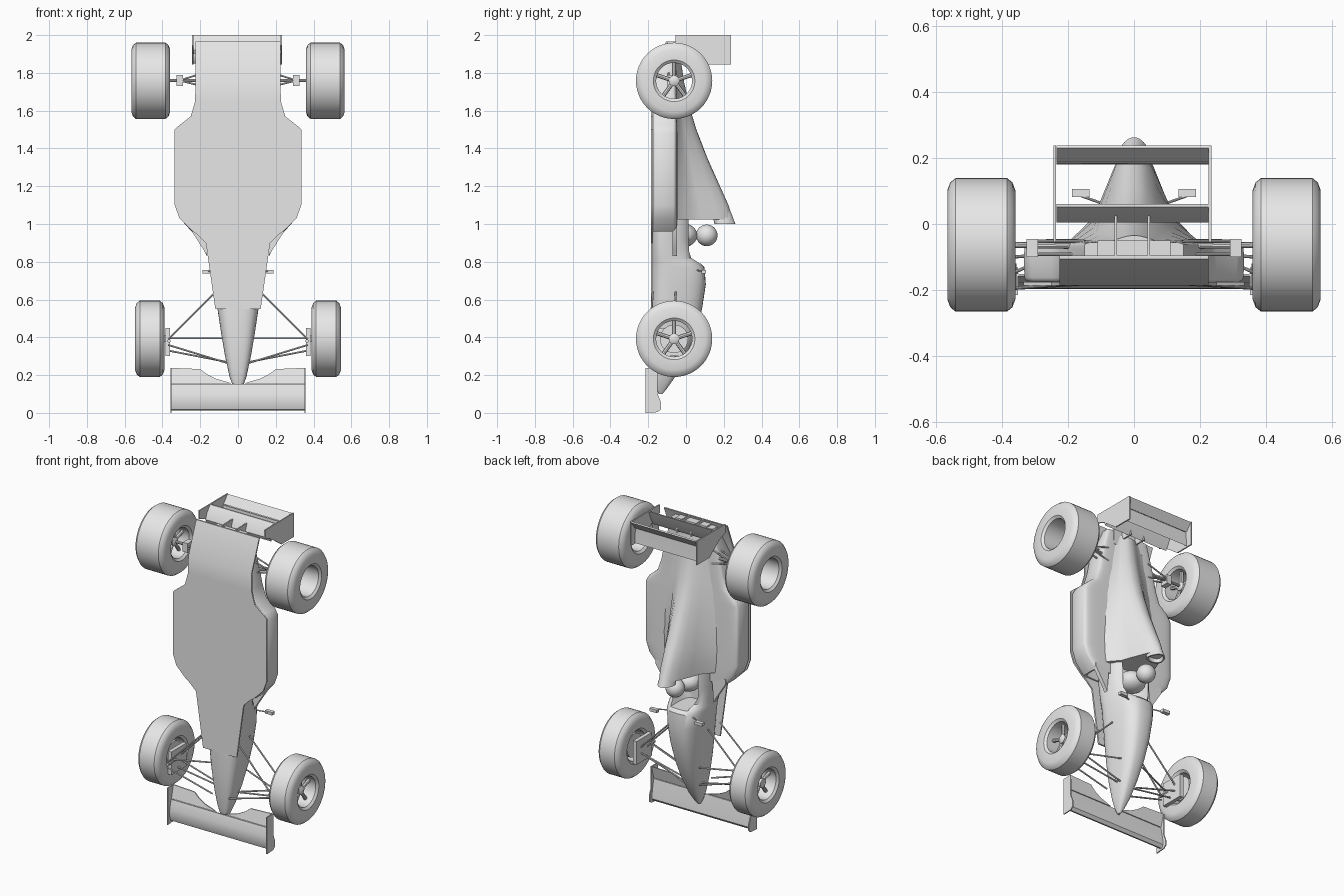
import bpy, bmesh
from math import cos, sin, pi, copysign
from mathutils import Vector

old = bpy.data.objects.get("Cube")
if old:
    bpy.data.objects.remove(old, do_unlink=True)

grey = bpy.data.materials.new("light_grey")
grey.use_nodes = True
grey.diffuse_color = (0.8, 0.8, 0.8, 1)
grey.node_tree.nodes["Principled BSDF"].inputs["Base Color"].default_value = (0.8, 0.8, 0.8, 1)
parts = []


def loft(name, rings, closed=False):
    """Skin a row of rings; either cap the ends or join last to first."""
    bm = bmesh.new()
    rows = [[bm.verts.new(p) for p in ring] for ring in rings]
    n = len(rows[0])
    pairs = list(zip(rows, rows[1:]))
    if closed:
        pairs.append((rows[-1], rows[0]))
    else:
        bm.faces.new(rows[0])
        bm.faces.new(rows[-1])
    for a, b in pairs:
        for i in range(n):
            j = (i + 1) % n
            bm.faces.new((a[i], a[j], b[j], b[i]))
    bmesh.ops.recalc_face_normals(bm, faces=bm.faces)
    mesh = bpy.data.meshes.new(name)
    bm.to_mesh(mesh)
    bm.free()
    obj = bpy.data.objects.new(name, mesh)
    bpy.context.collection.objects.link(obj)
    mesh.materials.append(grey)
    parts.append(obj)
    return obj


def oval(z, hw, y0, y1, power=3.0, taper=0.0, n=32):
    """Rounded-box ring at height z, narrowing towards +y by taper."""
    ring = []
    for i in range(n):
        c, s = cos(2 * pi * i / n), sin(2 * pi * i / n)
        u = copysign(abs(c) ** (2 / power), c)
        v = copysign(abs(s) ** (2 / power), s)
        ring.append((hw * u * (1 - taper * (v + 1) / 2), (y0 + y1) / 2 + (y1 - y0) / 2 * v, z))
    return ring


def prism_x(name, profile, x0, x1):
    return loft(name, [[(x, y, z) for y, z in profile] for x in (x0, x1)])


def prism_y(name, outline, y0, y1, side=1, slope=0.0):
    base = outline[0][1]
    return loft(name, [[(side * x, y + slope * (z - base), z) for x, z in outline] for y in (y0, y1)])


def box(name, x, y, z):
    return prism_x(name, [(y[0], z[0]), (y[1], z[0]), (y[1], z[1]), (y[0], z[1])], *x)


def rod(name, a, b, r=0.005, n=10):
    a, b = Vector(a), Vector(b)
    turn = (b - a).to_track_quat('Z', 'Y')
    circle = [turn @ Vector((r * cos(2 * pi * i / n), r * sin(2 * pi * i / n), 0)) for i in range(n)]
    return loft(name, [[p + c for c in circle] for p in (a, b)])


def lathe_x(name, profile, centre, closed=True, n=48):
    cx, cy, cz = centre
    return loft(name, [[(cx + x, cy + r * cos(2 * pi * i / n), cz + r * sin(2 * pi * i / n))
                        for i in range(n)] for x, r in profile], closed)


def ball(name, centre, r):
    bpy.ops.mesh.primitive_uv_sphere_add(segments=32, ring_count=16, radius=r, location=centre)
    obj = bpy.context.object
    obj.name = name
    obj.data.materials.append(grey)
    parts.append(obj)
    return obj


# Nose and cockpit tub
tub_rows = [(0.10, 0.008, -0.145, -0.125), (0.13, 0.026, -0.155, -0.10), (0.19, 0.05, -0.165, -0.058),
            (0.30, 0.077, -0.178, 0.0), (0.42, 0.1, -0.185, 0.05), (0.55, 0.122, -0.185, 0.085),
            (0.68, 0.138, -0.185, 0.105), (0.77, 0.15, -0.185, 0.098), (0.80, 0.153, -0.185, 0.07),
            (0.82, 0.156, -0.185, 0.04), (0.92, 0.172, -0.185, 0.035), (1.1, 0.18, -0.185, 0.035)]
tub = loft("nose_and_tub", [oval(*row, power=3, taper=0.3) for row in tub_rows])
cutter = loft("cockpit_cutter", [oval(z, hw, -0.1, 0.25, 4) for z, hw in ((0.79, 0.06), (0.86, 0.095), (1.03, 0.1))])
cutter.hide_render = True
cut = tub.modifiers.new("cockpit", 'BOOLEAN')
cut.operation, cut.object, cut.solver = 'DIFFERENCE', cutter, 'EXACT'
bpy.context.view_layer.objects.active = tub
bpy.ops.object.modifier_apply(modifier="cockpit")
parts.remove(cutter)
bpy.data.objects.remove(cutter, do_unlink=True)

# Driver and seat back
ball("helmet", (0, 0.11, 0.94), 0.057)
torso = ball("driver_torso", (0, -0.02, 0.94), 0.08)
torso.scale = (1.05, 1.0, 0.8)

# Floor with upswept diffuser
floor_rows = [(0.55, 0.12, 0), (0.9, 0.17, 0), (0.94, 0.21, 0), (0.97, 0.25, 0), (1.03, 0.31, 0),
              (1.1, 0.335, 0), (1.5, 0.335, 0), (1.515, 0.32, 0), (1.57, 0.25, 0), (1.65, 0.227, 0),
              (1.76, 0.225, 0), (1.965, 0.225, 0.08)]
loft("floor", [[(-w, -0.186 + up, z), (w, -0.186 + up, z), (w, -0.176 + up, z), (-w, -0.176 + up, z)]
               for z, w, up in floor_rows])

# Sidepods with hollow intakes, flowing into the tail
pod_rows = [(1.1, 0.29, -0.17, -0.07), (0.965, 0.23, -0.17, -0.06), (0.96, 0.245, -0.183, -0.047),
            (1.03, 0.308, -0.183, -0.045), (1.1, 0.333, -0.183, -0.045), (1.48, 0.333, -0.183, -0.045),
            (1.52, 0.31, -0.183, -0.046), (1.57, 0.25, -0.183, -0.047), (1.65, 0.222, -0.183, -0.048),
            (1.76, 0.2, -0.183, -0.05), (1.94, 0.15, -0.113, -0.055)]
loft("sidepods", [oval(*row, power=9) for row in pod_rows])

# Engine cover: bell-shaped section shrinking to the rear
bell = [(1, 0), (0.62, 0.27), (0.52, 0.45), (0.33, 0.74), (0.2, 0.92), (0.1, 0.98)]
bell = bell + [(0, 1)] + [(-u, v) for u, v in reversed(bell)]
cover_rows = [(1.025, 0.185, 0.248), (1.1, 0.195, 0.225), (1.2, 0.2, 0.18), (1.35, 0.195, 0.113),
              (1.5, 0.185, 0.055), (1.6, 0.17, 0.025), (1.75, 0.14, -0.01), (1.92, 0.1, -0.035)]
loft("engine_cover", [[(w * u, -0.055 + (top + 0.055) * v, z) for u, v in bell] for z, w, top in cover_rows])
loft("airbox", [oval(1.12, 0.045, 0.13, 0.215, 2.2, 0.4), oval(1.0, 0.063, 0.15, 0.262, 2.2, 0.4),
                oval(1.0, 0.052, 0.16, 0.252, 2.2, 0.4), oval(1.05, 0.045, 0.165, 0.23, 2.2, 0.4)])

# Gearbox and rear wing pillars
box("gearbox", (-0.11, 0.11), (-0.1, -0.05), (1.85, 1.95))
for x in (-0.055, 0.045):
    box("wing_pillar", (x - 0.004, x + 0.004), (-0.1, 0.03), (1.9, 1.965))

# Rear wing
prism_x("rear_wing_main", [(0.2, 1.85), (0.186, 1.865), (0.18, 1.9), (0.185, 1.945), (0.194, 1.945),
                           (0.196, 1.9)], -0.235, 0.23)
prism_x("rear_wing_flap", [(0.188, 1.95), (0.198, 1.945), (0.238, 1.995), (0.23, 2.0)], -0.235, 0.23)
prism_x("rear_beam_wing", [(0.012, 1.9), (0.004, 1.92), (0.02, 1.96), (0.052, 2.0), (0.06, 2.0),
                           (0.03, 1.93)], -0.235, 0.23)
plate = [(-0.055, 2.0), (0.237, 2.0), (0.237, 1.845), (0.11, 1.845), (0.0, 1.925), (-0.055, 1.945)]
for x in (-0.24, 0.23):
    prism_x("rear_wing_endplate", plate, x - 0.004, x + 0.004)

# Front wing
prism_x("front_wing_main", [(-0.168, 0.012), (-0.152, 0.03), (-0.157, 0.07), (-0.172, 0.152), (-0.18, 0.152),
                            (-0.195, 0.1), (-0.197, 0.05), (-0.185, 0.018)], -0.353, 0.353)
flap = [(0.353, 0.156), (0.353, 0.238), (0.2, 0.232), (0.165, 0.205), (0.115, 0.18), (0.06, 0.165), (0.035, 0.156)]
tip = [(-0.215, 0.0), (-0.15, 0.004), (-0.132, 0.02), (-0.132, 0.055), (-0.15, 0.1), (-0.15, 0.238), (-0.215, 0.238)]


def wheel(label, side, x, z, half, spoke_x):
    """Tyre with rounded shoulders, open rim, hub and five spokes."""
    y, r, rim = -0.063, 0.202, 0.095
    w = half
    flank = [(w - 0.012, rim), (w, rim + 0.015), (w, 0.165), (w - 0.009, 0.189), (w - 0.025, r)]
    tyre = flank + [(-a, b) for a, b in reversed(flank)]
    lathe_x(label + "_tyre", tyre, (side * x, y, z))
    sx = side * (x + spoke_x)
    lathe_x(label + "_hub", [(-0.02, 0.028), (0.012, 0.028), (0.02, 0.015)], (sx, y, z), False, 24)
    for k in range(5):
        a = 2 * pi * k / 5 + pi / 2
        rod(label + "_spoke", (sx, y, z), (sx, y + 0.097 * cos(a), z + 0.097 * sin(a)), 0.011, 8)


for side, word in ((1, "left"), (-1, "right")):
    # Wheels
    wheel(word + "_rear", side, 0.462, 1.758, 0.103, -0.045)
    wheel(word + "_front", side, 0.467, 0.392, 0.078, 0.02)
    lathe_x(word + "_brake_disc", [(-0.008, 0.075), (0.008, 0.075)], (side * 0.42, -0.063, 0.392), False)

    # Front wing flap and endplate
    prism_y(word + "_front_flap", flap, -0.178, -0.171, side, 0.25)
    prism_x(word + "_front_endplate", tip, side * 0.351, side * 0.358)

    # Spike ahead of the sidepod shoulder
    prism_y(word + "_shoulder_spike", [(0.15, 1.0), (0.165, 0.83), (0.18, 0.86), (0.25, 0.97), (0.25, 1.0)],
            -0.072, -0.047, side)

    # Front suspension: two wishbones, push rod and steering link
    box(word + "_front_upright", (side * 0.36, side * 0.385), (-0.165, -0.01), (0.3, 0.45))
    box(word + "_front_stub", (side * 0.37, side * 0.48), (-0.08, -0.046), (0.375, 0.41))
    for out_y, in_y in ((-0.195, -0.175), (-0.06, -0.055)):
        hub = (side * 0.37, out_y, 0.39)
        rod(word + "_wishbone_rear_leg", hub, (side * 0.12, in_y, 0.64))
        rod(word + "_wishbone_front_leg", (side * 0.37, out_y, 0.36), (side * 0.06, in_y, 0.265))
    rod(word + "_lower_pin", (side * 0.365, -0.2, 0.38), (side * 0.365, -0.12, 0.38), 0.009)
    rod(word + "_push_rod", (side * 0.37, -0.15, 0.395), (side * 0.08, -0.02, 0.395))
    rod(word + "_steering_link", (side * 0.37, -0.1, 0.33), (side * 0.06, -0.08, 0.27))

    # Rear suspension
    box(word + "_rear_upright", (side * 0.29, side * 0.325), (-0.1, -0.045), (1.73, 1.79))
    rod(word + "_axle", (side * 0.13, -0.067, 1.76), (side * 0.43, -0.063, 1.76), 0.009)
    for z in (1.72, 1.81):
        for y in (-0.052, -0.092):
            rod(word + "_rear_arm", (side * 0.31, y, 1.76), (side * 0.15, y, z))

    # Mirrors on thin stalks
    box(word + "_mirror", (side * 0.135, side * 0.188), (0.081, 0.106), (0.738, 0.757))
    rod(word + "_mirror_stalk", (side * 0.09, 0.06, 0.755), (side * 0.16, 0.085, 0.75), 0.004)

# Smooth shading with crisp edges
bpy.ops.object.select_all(action='DESELECT')
for obj in parts:
    obj.select_set(True)
bpy.context.view_layer.objects.active = parts[0]
bpy.ops.object.shade_smooth_by_angle(angle=0.6)
